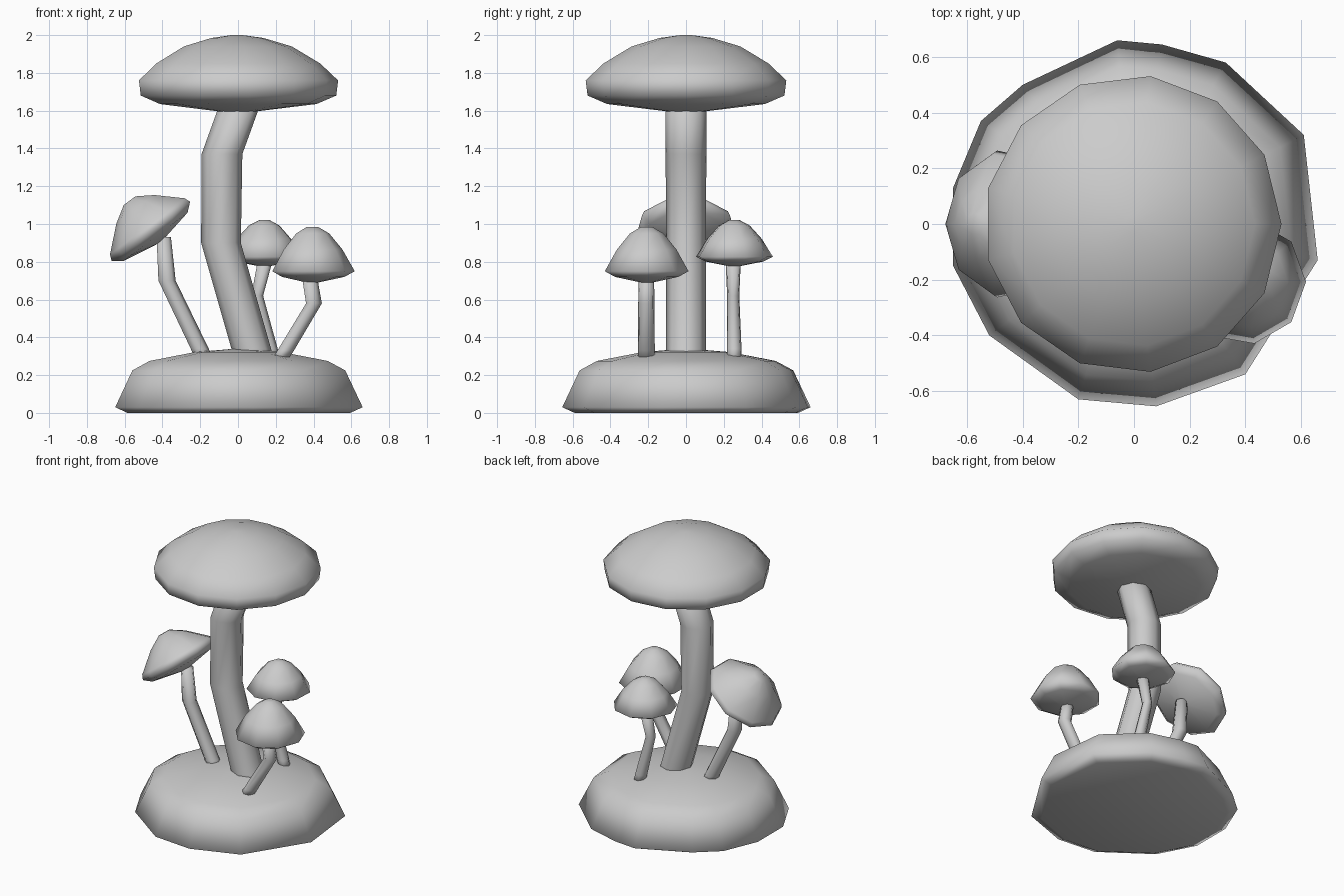
import bpy, bmesh
from math import sin, cos, pi, radians
from mathutils import Matrix, Vector

if "Cube" in bpy.data.objects:
    bpy.data.objects.remove(bpy.data.objects["Cube"])


def finish(name, rings, matrix=Matrix()):
    """Bridge equal-sized rings, close both ends and shade smooth."""
    bm = bmesh.new()
    loops = [[bm.verts.new(matrix @ Vector(p)) for p in ring] for ring in rings]
    n = len(loops[0])
    for a, b in zip(loops, loops[1:]):
        for i in range(n):
            j = (i + 1) % n
            bm.faces.new((a[i], a[j], b[j], b[i]))
    bm.faces.new(loops[0][::-1])
    bm.faces.new(loops[-1])
    bmesh.ops.recalc_face_normals(bm, faces=bm.faces)
    mesh = bpy.data.meshes.new(name)
    bm.to_mesh(mesh)
    bm.free()
    for p in mesh.polygons:
        p.use_smooth = True
    ob = bpy.data.objects.new(name, mesh)
    bpy.context.collection.objects.link(ob)
    return ob


def lathe(name, profile, sides, centre, tilt=0.0, turn=0.0):
    """Faceted round body from (radius, height) pairs, tilted about y."""
    rings = [[(r * cos(2 * pi * i / sides + turn), r * sin(2 * pi * i / sides + turn), h)
              for i in range(sides)] for r, h in profile]
    return finish(name, rings, Matrix.Translation(centre) @ Matrix.Rotation(tilt, 4, 'Y'))


def stalk(name, path, sides=7):
    """Bent stem from (x, y, z, radius) points."""
    rings = [[(x + r * cos(2 * pi * i / sides), y + r * sin(2 * pi * i / sides), z)
              for i in range(sides)] for x, y, z, r in path]
    return finish(name, rings)


# Mound
outline = [(0.66, -0.13), (0.61, 0.32), (0.33, 0.58), (0.1, 0.645), (-0.06, 0.66),
           (-0.4, 0.5), (-0.55, 0.37), (-0.65, 0.13), (-0.65, -0.15), (-0.52, -0.4),
           (-0.2, -0.63), (0.08, -0.655), (0.4, -0.54)]
levels = [(0.9, 0.0), (1.0, 0.03), (0.86, 0.225), (0.72, 0.275), (0.35, 0.322), (0.06, 0.338)]
finish("mound", [[(x * s, y * s, z) for x, y in outline] for s, z in levels])

# Large mushroom
stalk("main_stalk", [(0.09, 0, 0.27, 0.105), (0.07, 0, 0.34, 0.105), (-0.09, 0, 0.9, 0.105),
                     (-0.085, 0, 1.37, 0.108), (0.02, 0, 1.66, 0.108)], 8)
lathe("main_cap", [(0.05, 1.59), (0.42, 1.635), (0.525, 1.68), (0.535, 1.76), (0.44, 1.85),
                   (0.29, 1.94), (0.14, 1.985), (0.03, 2.0)], 13, (-0.005, 0, 0))

# Small mushrooms
stalk("left_stalk", [(-0.18, 0, 0.28, 0.05), (-0.205, 0, 0.34, 0.05), (-0.378, 0, 0.7, 0.048),
                     (-0.395, 0, 0.93, 0.04)])
lathe("left_cap", [(0.03, -0.065), (0.22, -0.03), (0.268, 0.008), (0.255, 0.04), (0.13, 0.15),
                   (0.04, 0.205)], 9, (-0.45, 0, 0.96), radians(-37), pi / 9)

stalk("right_stalk", [(0.21, -0.21, 0.27, 0.046), (0.25, -0.21, 0.33, 0.046),
                      (0.4, -0.21, 0.58, 0.044), (0.375, -0.21, 0.73, 0.042)])
small_cap = [(0.03, -0.055), (0.17, -0.025), (0.225, 0.005), (0.16, 0.12), (0.09, 0.205), (0.03, 0.24)]
lathe("right_cap", small_cap, 9, (0.393, -0.208, 0.745))

stalk("back_stalk", [(0.185, 0.255, 0.27, 0.04), (0.17, 0.255, 0.34, 0.04),
                     (0.1, 0.25, 0.62, 0.033), (0.145, 0.25, 0.82, 0.042)])
lathe("back_cap", [(r * 0.92, h * 0.83) for r, h in small_cap], 9, (0.14, 0.255, 0.822), 0, 0.3)
